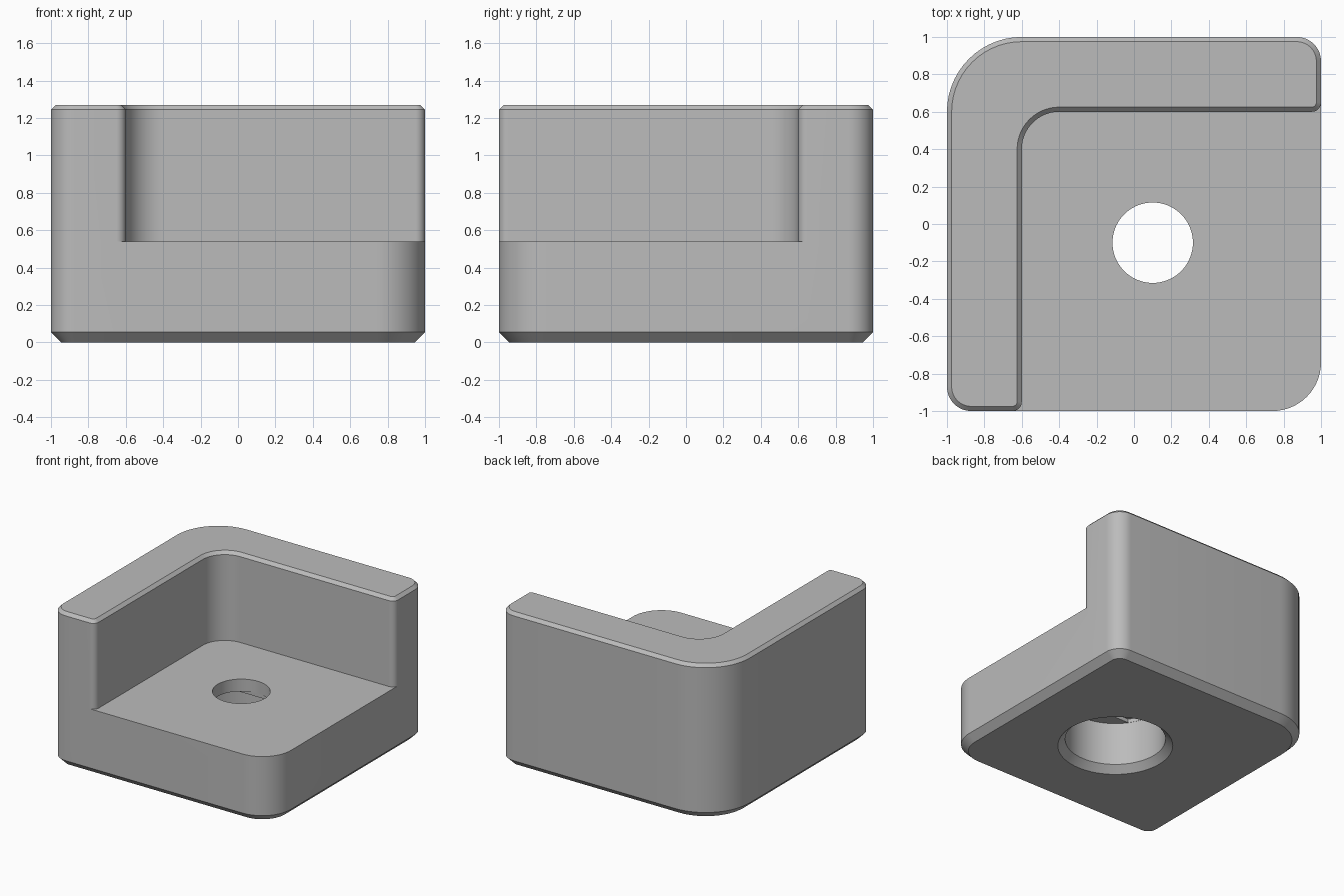
import bpy, bmesh
from math import cos, sin, radians, copysign

if "Cube" in bpy.data.objects:
    bpy.data.objects.remove(bpy.data.objects["Cube"], do_unlink=True)

FLOOR, TOP = 0.54, 1.27
BASE_CHAMFER, RIM_CHAMFER = 0.055, 0.025
HOLE_X, HOLE_Y = 0.1, -0.1

grey = bpy.data.materials.new("light grey")
grey.use_nodes = True
grey.diffuse_color = (0.5, 0.5, 0.5, 1)
grey.node_tree.nodes["Principled BSDF"].inputs["Base Color"].default_value = (0.5, 0.5, 0.5, 1)


def corner(x, y, r, start, sweep=90):
    """Fillet of radius r at a corner, given as centre, radius and arc."""
    mid = radians(start + sweep / 2)
    return (x - copysign(r, cos(mid)), y - copysign(r, sin(mid)), r, start, sweep)


def arc(c, inset=0.0, steps=14):
    cx, cy, r, start, sweep = c
    r -= inset if sweep >= 0 else -inset
    count = steps if sweep else 0
    angles = [radians(start + sweep * i / max(count, 1)) for i in range(count + 1)]
    return [(cx + r * cos(a), cy + r * sin(a)) for a in angles]


def outline(corners, inset=0.0):
    return [p for c in corners for p in arc(c, inset)]


def ring(bm, points, z):
    return [bm.verts.new((x, y, z)) for x, y in points]


def bridge(bm, low, high):
    for i in range(len(low)):
        j = (i + 1) % len(low)
        bm.faces.new((low[i], low[j], high[j], high[i]))


def finish(bm, name):
    bmesh.ops.remove_doubles(bm, verts=bm.verts, dist=0.0001)
    bmesh.ops.recalc_face_normals(bm, faces=bm.faces)
    mesh = bpy.data.meshes.new(name)
    bm.to_mesh(mesh)
    bm.free()
    mesh.materials.append(grey)
    obj = bpy.data.objects.new(name, mesh)
    bpy.context.collection.objects.link(obj)
    return obj


def loft(name, layers):
    """Closed solid through (points, z) layers."""
    bm = bmesh.new()
    rings = [ring(bm, pts, z) for pts, z in layers]
    for low, high in zip(rings, rings[1:]):
        bridge(bm, low, high)
    bm.faces.new(rings[0][::-1])
    bm.faces.new(rings[-1])
    return finish(bm, name)


# Corners of the base and of the L-shaped wall, counter-clockwise
front_right = corner(-1, -1, 0.13, 180)
front_left = corner(1, -1, 0.26, 270)
back_left = corner(1, 1, 0.13, 0)
back_right = corner(-1, 1, 0.4, 90)
front_end = corner(-0.6, -1, 0.05, 270)
inner = corner(-0.6, 0.6, 0.2, 180, -90)
side_end = corner(1, 0.6, 0.05, 270)
front_joint = (-0.65, -1, 0, 270, 0)
side_joint = (1, 0.65, 0, 0, 0)
base = [front_right, front_joint, front_left, side_joint, back_left, back_right]
wall = [front_right, front_end, inner, side_end, back_left, back_right]

# Body: chamfered base, floor and wall with a chamfered rim
bm = bmesh.new()
foot = ring(bm, outline(base, BASE_CHAMFER), 0)
low = ring(bm, outline(base), BASE_CHAMFER)
mid = ring(bm, outline(base), FLOOR)
bridge(bm, foot, low)
bridge(bm, low, mid)
bm.faces.new(foot[::-1])
wall_low = ring(bm, outline(wall), FLOOR)
wall_high = ring(bm, outline(wall), TOP - RIM_CHAMFER)
rim = ring(bm, outline(wall, RIM_CHAMFER), TOP)
bridge(bm, wall_low, wall_high)
bridge(bm, wall_high, rim)
bm.faces.new(rim)
floor_points = outline([front_left, side_joint]) + outline([front_end, inner, side_end])[-2::-1]
bm.faces.new(ring(bm, floor_points, FLOOR))
body = finish(bm, "corner_bracket")


# Cutters: counterbore with chamfered mouth, bridging slot, through hole
def circle(r):
    return arc((HOLE_X, HOLE_Y, r, 0, 360), steps=72)[:-1]


BORE, HOLE = 0.378, 0.215
slot = [(x, min(max(y, HOLE_Y - HOLE - 0.001), HOLE_Y + HOLE + 0.001))
        for x, y in circle(BORE - 0.002)]
slot_x = (BORE ** 2 - HOLE ** 2) ** 0.5
slot = [p for p in slot if abs(p[1] - HOLE_Y) < HOLE or abs(p[0] - HOLE_X) > slot_x - 0.03]
cutters = [
    loft("counterbore_cutter", [(circle(BORE + 0.105), -0.05), (circle(BORE), 0.055),
                                (circle(BORE), 0.41)]),
    loft("slot_cutter", [(slot, 0.2), (slot, 0.44)]),
    loft("hole_cutter", [(circle(HOLE), 0.3), (circle(HOLE), 0.7)]),
]

bpy.ops.object.select_all(action="DESELECT")
bpy.context.view_layer.objects.active = body
body.select_set(True)
for cutter in cutters:
    cutter.hide_render = True
    mod = body.modifiers.new(cutter.name, "BOOLEAN")
    mod.operation, mod.solver, mod.object = "DIFFERENCE", "EXACT", cutter
    bpy.ops.object.modifier_apply(modifier=mod.name)
for cutter in cutters:
    bpy.data.objects.remove(cutter, do_unlink=True)

bpy.ops.object.shade_smooth_by_angle(angle=radians(30))
